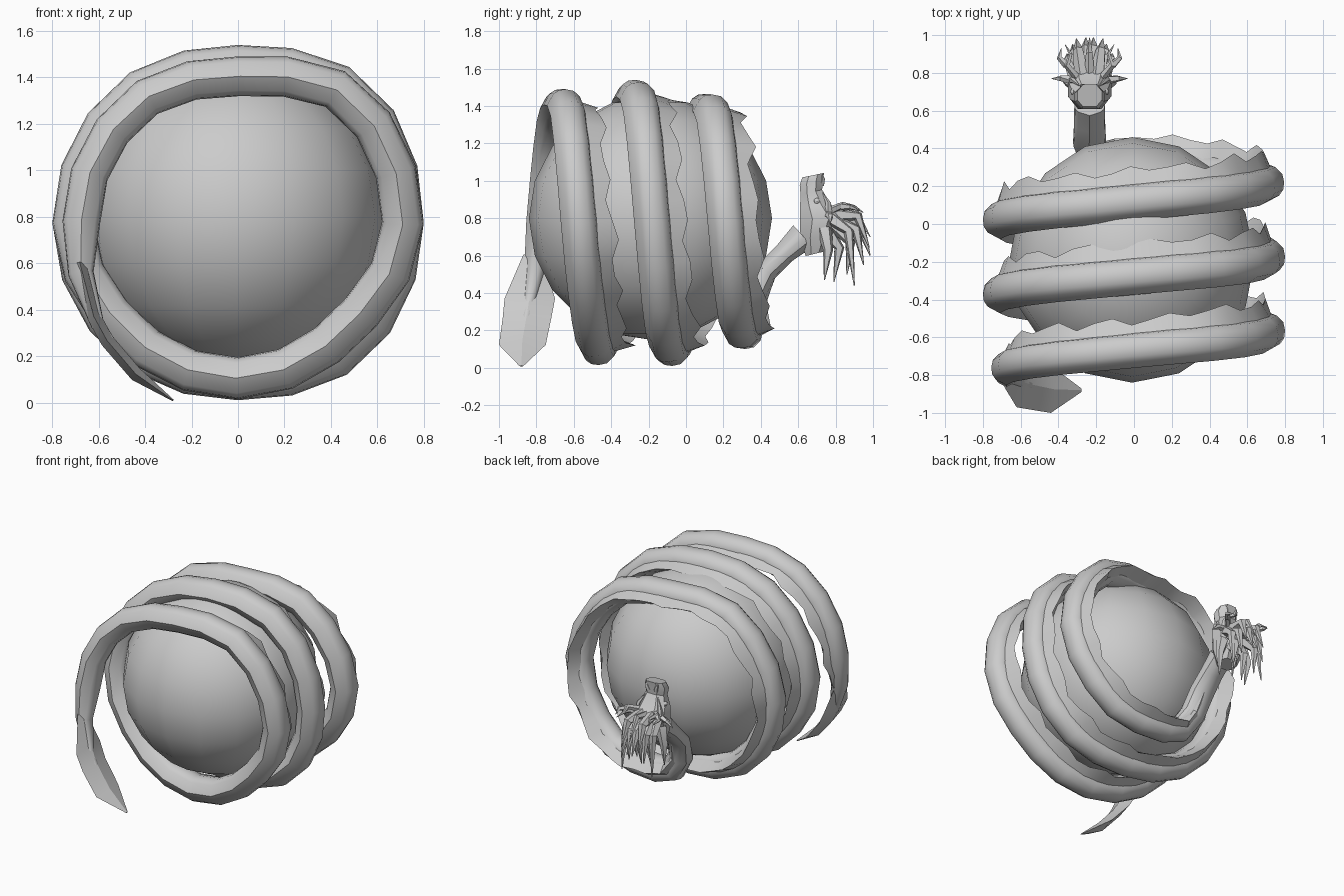
import bpy, bmesh, random
from math import sin, cos, pi, radians, floor
from mathutils import Vector, Matrix

random.seed(4)
cube = bpy.data.objects.get("Cube")
if cube:
    bpy.data.objects.remove(cube, do_unlink=True)

grey = bpy.data.materials.new("stone_grey")
grey.use_nodes = True
colour = (0.6, 0.6, 0.6, 1)
grey.diffuse_color = colour
grey.node_tree.nodes["Principled BSDF"].inputs["Base Color"].default_value = colour


def finish(name, bm, angle=40):
    bmesh.ops.recalc_face_normals(bm, faces=bm.faces[:])
    mesh = bpy.data.meshes.new(name)
    bm.to_mesh(mesh)
    bm.free()
    mesh.materials.append(grey)
    obj = bpy.data.objects.new(name, mesh)
    bpy.context.collection.objects.link(obj)
    bpy.ops.object.select_all(action='DESELECT')
    obj.select_set(True)
    bpy.context.view_layer.objects.active = obj
    bpy.ops.object.shade_smooth_by_angle(angle=radians(angle))
    return obj


def loft(bm, rings):
    """Skin a list of equal closed rings and cap both ends."""
    rows = [[bm.verts.new(p) for p in ring] for ring in rings]
    n = len(rows[0])
    for a, b in zip(rows, rows[1:]):
        for i in range(n):
            j = (i + 1) % n
            bm.faces.new((a[i], a[j], b[j], b[i]))
    bm.faces.new(rows[0])
    bm.faces.new(rows[-1])


def frames(points, axis):
    """Position, outward and dorsal directions along a path."""
    out = []
    for i, p in enumerate(points):
        t = (points[min(i + 1, len(points) - 1)] - points[max(i - 1, 0)]).normalized()
        v = (axis - t * axis.dot(t)).normalized()
        out.append((p, v.cross(t), v))
    return out


def spike(bm, points, radius):
    pts = [Vector(p) for p in points]
    last = len(pts) - 1
    rings = []
    for i, (p, n, v) in enumerate(frames(pts, Vector((0.9, 0.3, 0.2)))):
        r = radius * (1 - 0.93 * (i / last) ** 1.5)
        rings.append([p + r * (n * cos(a * 2 * pi / 5) + v * sin(a * 2 * pi / 5))
                      for a in range(5)])
    loft(bm, rings)


# Coil path: radius at each eighth of a turn, starting from the model's right side
ZC = 0.775
RADII = [.675, .67, .63, .72, .71, .65, .67, .67, .71, .71, .675, .74, .71, .72,
         .675, .70, .71, .69, .60, .68, .705, .66, .585, .585]


def coil(deg):
    a = radians(deg)
    if deg < 0:
        r, y = RADII[0] - 0.002 * deg, -0.76 + 0.0022 * deg
    else:
        k = floor(deg / 45)
        f = (1 - cos(pi * (deg / 45 - k))) / 2
        r = RADII[k] * (1 - f) + RADII[k + 1] * f
        y = -0.76 + 0.00109 * deg
    return Vector((-r * cos(a), y, ZC + r * sin(a)))


def thickness(deg):
    return 0.9 + 0.1 * min(deg / 180, 1) if deg > 0 else max(0.1, 0.9 + deg * 0.016)


# Neck: position, width, depth
HX = -0.235
NECK = [((-.13, .325, .23), .95, .9), ((-.21, .36, .36), .95, .75), ((HX, .43, .51), .98, .62),
        ((HX, .53, .61), .92, .6), ((HX, .63, .70), .9, .8)]


def serpent(start, step, neck_count):
    """Path frames with width and depth, from the tail up into the neck."""
    angles = range(start, 991, step)
    path = [coil(d) for d in angles] + [Vector(p) for p, w, d in NECK[:neck_count]]
    size = [(thickness(d),) * 2 for d in angles] + [(w, d) for p, w, d in NECK[:neck_count]]
    return list(zip(frames(path, Vector((0, 1, 0))), size))


# Orb
bm = bmesh.new()
bmesh.ops.create_uvsphere(bm, u_segments=16, v_segments=10, radius=0.65)
orb = finish("orb", bm)
orb.location = (-0.01, -0.19, 0.8)

# Serpent body: keeled belly towards the front, rounded back
half = [(.065, -.07), (.085, -.04), (.09, 0), (.08, .045), (.045, .08)]
section = [(0, -.105)] + half + [(0, .09)] + [(-n, v) for n, v in reversed(half)]
bm = bmesh.new()
loft(bm, [[p + w * n * a + d * v * b for a, b in section]
          for (p, n, v), (w, d) in serpent(-54, 18, 5)])
finish("serpent_body", bm, 33)

# Ragged fin along the back
bm = bmesh.new()
rings = []
fin = serpent(-18, 9, 3)
for i, ((p, n, v), (w, d)) in enumerate(fin):
    fade = min(1, (len(fin) - 1 - i) / 4, 0.2 + i / 5)
    tip = 0.085 + fade * (0.045 + 0.022 * (i % 3) + random.uniform(0, 0.025))
    rings.append([p + w * n * 0.06 + d * v * 0.065, p + w * n * 0.015 + d * v * tip,
                  p - w * n * 0.02 + d * v * 0.075])
loft(bm, rings)
finish("back_fin", bm, 30)

# Leaf shaped tail blade: angle, front edge, back edge
bm = bmesh.new()
rings = []
for deg, y0, y1 in ((-14, -.87, -.78), (-33, -.97, -.70), (-42, -.98, -.72),
                    (-56, -1.0, -.75), (-70, -.89, -.87)):
    p = coil(deg)
    out = Vector((p.x, 0, p.z - ZC)).normalized() * (0.03 if deg > -70 else 0.004)
    mid = Vector((p.x, (y0 + y1) / 2, p.z))
    rings.append([Vector((p.x, y0, p.z)), mid + out, Vector((p.x, y1, p.z)), mid - out])
loft(bm, rings)
finish("tail_blade", bm, 25)

# Head pointing upward: centre y, height, half width, half depth
bm = bmesh.new()
rings = []
for y, z, w, d in ((.69, .61, .07, .05), (.70, .70, .10, .09), (.72, .80, .115, .11),
                   (.69, .87, .10, .08), (.67, .94, .07, .058), (.67, .99, .08, .062),
                   (.68, 1.03, .065, .058)):
    rings.append([Vector((HX + w * a, y + d * b, z + 0.012 * b))
                  for a, b in ((-.55, -1), (.55, -1), (1, -.4), (1, .4),
                               (.55, 1), (-.55, 1), (-1, .4), (-1, -.4))])
loft(bm, rings)
finish("head", bm, 35)

# Mirrored head parts, each strand given as offsets from the head's middle
parts = {
    "horns": (.022, [[(.06, .77, .84), (.12, .84, .87), (.10, .90, .86), (.13, .95, .83)],
                     [(.12, .84, .86), (.16, .88, .86), (.15, .93, .84)]]),
    "ears": (.026, [[(.08, .76, .82), (.15, .77, .81), (.20, .77, .77)]]),
    "brows": (.022, [[(.09, .76, .83), (.085, .76, .88), (.05, .73, .94)]]),
    "nostrils": (.02, [[(.03, .72, .98), (.04, .73, 1.01), (.05, .73, 1.035)]]),
    "mane": (.042, [[(.04, .79, .82), (.06, .92, .81), (.07, .98, .64)],
                    [(.07, .77, .80), (.11, .87, .73), (.12, .90, .44)],
                    [(.08, .74, .74), (.12, .76, .63), (.11, .74, .47)],
                    [(.05, .80, .76), (.08, .88, .67), (.09, .86, .50)],
                    [(.03, .76, .72), (.04, .82, .64), (.04, .79, .46)],
                    [(.02, .80, .80), (.02, .93, .76), (.02, .985, .60)],
                    [(.05, .80, .78), (.08, .91, .74), (.09, .95, .55)]]),
}
for name, (radius, strands) in parts.items():
    bm = bmesh.new()
    for strand in strands:
        for side in (-1, 1):
            spike(bm, [(HX + side * x, y, z) for x, y, z in strand], radius)
    finish(name, bm, 35)

# Crest spike in the middle of the mane
bm = bmesh.new()
spike(bm, [(HX, .78, .82), (HX, .90, .85), (HX, .985, .70)], .03)
finish("crest", bm, 35)

# Eyes
bm = bmesh.new()
for side in (-1, 1):
    bmesh.ops.create_uvsphere(bm, u_segments=8, v_segments=6, radius=0.018,
                              matrix=Matrix.Translation((HX + side * .085, .70, .89)))
finish("eyes", bm)
